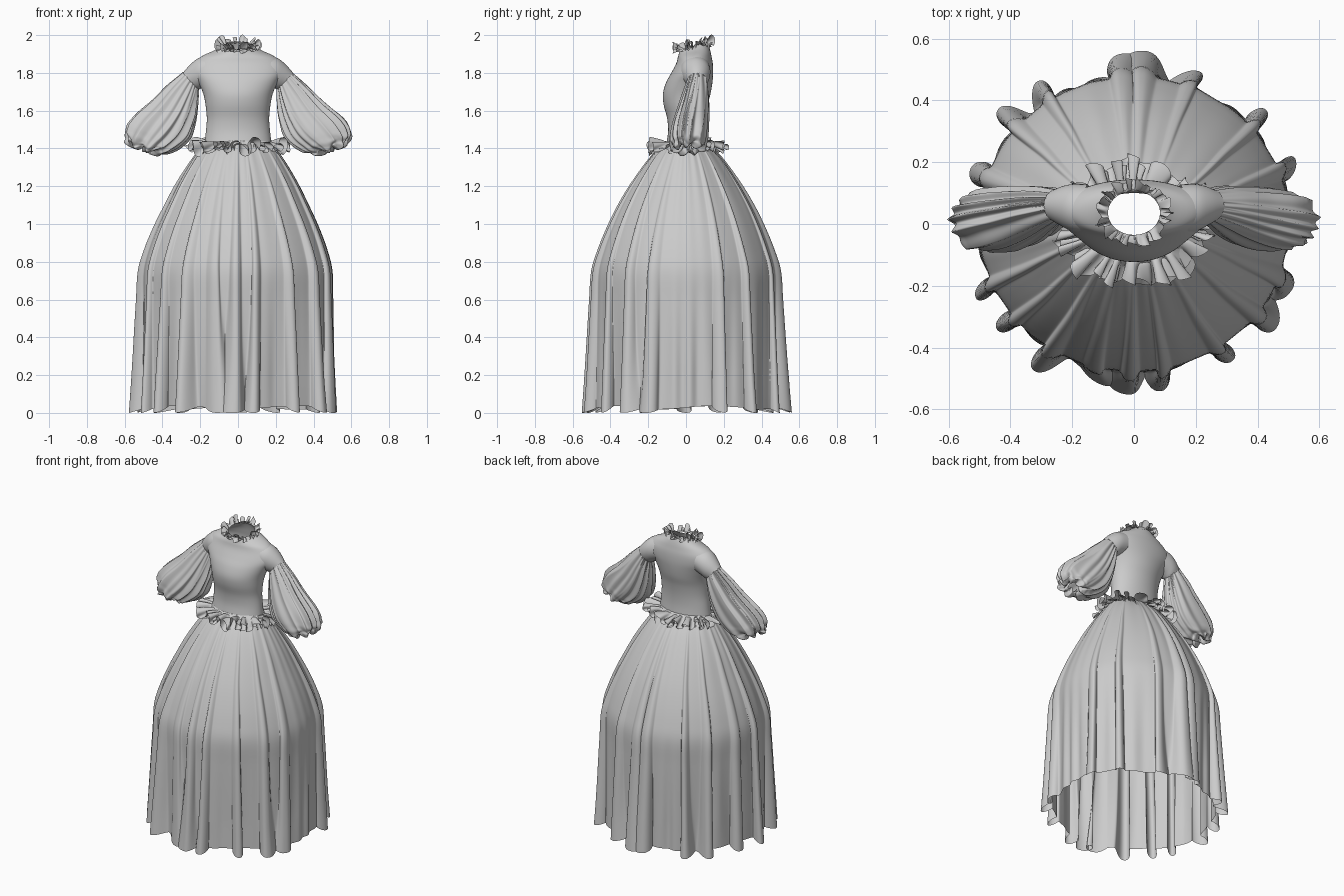
import bpy
from math import sin, cos, pi, exp, radians, tau

if "Cube" in bpy.data.objects:
    bpy.data.objects.remove(bpy.data.objects["Cube"])


def spline(rows, s):
    """Catmull-Rom sample of a table of rows, s in 0..1."""
    n = len(rows) - 1
    i = min(int(s * n), n - 1)
    t = s * n - i
    a, b, c, d = (rows[max(i - 1, 0)], rows[i], rows[i + 1], rows[min(i + 2, n)])
    return [0.5 * (2 * q + (r - p) * t + (2 * p - 5 * q + 4 * r - w) * t * t
                   + (3 * q - p - 3 * r + w) * t ** 3) for p, q, r, w in zip(a, b, c, d)]


def sheet(name, point, rows, cols):
    """Tube-like cloth: point(s, angle) on a closed grid."""
    verts = [point(j / rows, tau * i / cols) for j in range(rows + 1) for i in range(cols)]
    faces = [(j * cols + i, j * cols + (i + 1) % cols,
              (j + 1) * cols + (i + 1) % cols, (j + 1) * cols + i)
             for j in range(rows) for i in range(cols)]
    me = bpy.data.meshes.new(name)
    me.from_pydata(verts, [], faces)
    me.update()
    ob = bpy.data.objects.new(name, me)
    bpy.context.collection.objects.link(ob)
    for p in me.polygons:
        p.use_smooth = True
    return ob


# Bodice: z, half width, front y, back y
BODICE = [(1.42, .178, -.105, .105), (1.49, .170, -.095, .100), (1.56, .165, -.100, .103),
          (1.63, .172, -.118, .114), (1.69, .184, -.122, .130), (1.75, .210, -.105, .140),
          (1.80, .238, -.078, .144), (1.85, .232, -.052, .142), (1.89, .188, -.042, .134),
          (1.92, .118, -.038, .122), (1.94, .085, -.035, .108)]


def bodice(s, a):
    z, w, f, b = spline(BODICE, s)
    y = (f + b) / 2 + (b - f) / 2 * sin(a)
    tilt = max(0, z - 1.88) * 0.45 * sin(a)          # neckline is higher at the back
    return (w * cos(a), y, z + tilt)


sheet("bodice", bodice, 40, 72)

# Shoulder caps and puffed sleeves: outer x,z, inner x,z, y centre, y half depth
CAP = [(.16, 1.895, .14, 1.74, .048, .08), (.212, 1.877, .18, 1.725, .052, .077),
       (.255, 1.842, .20, 1.715, .057, .066), (.292, 1.80, .21, 1.71, .06, .052)]
SLEEVE = [(.287, 1.802, .206, 1.713, .06, .05), (.37, 1.73, .211, 1.63, .05, .070),
          (.46, 1.64, .226, 1.54, .035, .088), (.55, 1.56, .262, 1.45, .02, .100),
          (.590, 1.49, .335, 1.39, .012, .100), (.585, 1.435, .40, 1.370, .01, .088),
          (.548, 1.415, .45, 1.378, .01, .058), (.52, 1.445, .455, 1.405, .01, .035)]


def arm(table, side, pleat):
    def point(s, a):
        ox, oz, ix, iz, yc, yd = spline(table, s)
        k, push = 1.0, 0.0
        if pleat:
            w = sin(6 * a + 1.6 * sin(2 * a + side) + 1.8 * s * sin(a + 1))
            w2 = sin(14 * a + 2 * sin(3 * a + side) - 3 * s * side)
            k += .055 * (1 - 2 * abs(w) ** .8) + .06 * w2 * (1 - .75 * s)
            end = max(0, min(1, (s - .5) / .25))     # crumpled lumps near the cuff
            k += end * .08 * sin(4 * a + 2.2 * sin(14 * s + side)) * sin(19 * s + 2 * sin(3 * a))
            k -= end * .10 * exp(-((s - .68 - .04 * sin(3 * a + side)) / .025) ** 2)
            push = end * .012 * sin(7 * a + 11 * s)
        c, d = k * cos(a), k * sin(a)
        return (side * ((ox + ix) / 2 + (ox - ix) / 2 * c + push * .6), yc + yd * d,
                (oz + iz) / 2 + (oz - iz) / 2 * c - push)
    return point


for side, tag in ((-1, "right"), (1, "left")):
    sheet("shoulder_cap_" + tag, arm(CAP, side, False), 12, 40)
    sheet("puff_sleeve_" + tag, arm(SLEEVE, side, True), 64, 180)


# Gathered ruffles: irregular wavy ribbons around an oval
def ruffle(name, rx, ry, cy, z0, slope, width, rise, loops, amp):
    def point(s, a):
        ph = loops * a + 1.6 * sin(3 * a) + 1.3 * sin(7 * a + 1)
        o = s ** .7
        m = amp * (1 + .35 * sin(5 * a + 2))
        r = width * s * (1 + .2 * sin(4 * a + 1.7 * sin(9 * a))) + m * .5 * o * sin(ph + s)
        b = a + .9 * o / loops * sin(2 * ph + 1.2 * s)
        z = z0 + slope * sin(a) + rise * s + m * o * cos(ph + .9 * s) \
            + amp * .45 * s * sin(11 * a + 2 * sin(4 * a))
        return ((rx + r) * cos(b), cy + (ry + r) * sin(b), z)
    return sheet(name, point, 10, loops * 22)


ruffle("neck_ruffle", .084, .071, .036, 1.943, .018, .032, .010, 15, .020)
ruffle("neck_ruffle_lower", .085, .072, .036, 1.94, .018, .028, -.004, 13, .013)
ruffle("waist_ruffle", .172, .112, 0, 1.432, 0, .088, -.022, 21, .030)
ruffle("waist_ruffle_lower", .180, .122, 0, 1.420, 0, .060, -.026, 18, .020)

# Skirt: z, x radius, y radius, with deep irregular folds
SKIRT = [(1.44, .170, .108), (1.35, .237, .190), (1.23, .310, .272), (1.10, .375, .347),
         (.98, .430, .402), (.86, .474, .446), (.75, .500, .474), (.60, .502, .477),
         (.45, .503, .478), (.30, .503, .478), (.15, .503, .478), (0, .503, .479)]
FOLDS = [radians(d) for d in (95, 84, 70, 42, 20, -22, -37, -57, -80, -92, -104,
                              -121, -141, -156, -178, 161, 137, 124)]


def skirt(s, u):
    z, rx, ry = spline(SKIRT, s)
    low = max(0, min(1, (1.44 - z) / 1.44))
    r, a, g_all = 0, u, 0
    for i, f in enumerate(FOLDS):
        d = (u - f - .05 * (1 - low) * sin(i * 1.7) + pi) % tau - pi
        size = .95 + .22 * sin(i * 2.4)
        sig = (.072 - .036 * (1 - low)) * (.95 + .2 * sin(i * 1.3 + 1))
        if abs(d) < .35:
            g = exp(-abs(d / sig) ** 2.4)
            r += (.008 * min(1, low * 6) + .062 * low ** 1.6) * size * g
            a += d * .45 * g * low                    # rounded fold heads
            a += .55 * sig * g * sin(i * 2.1) * min(1, low * 2)   # folds lean sideways
            a -= .45 * low * d * exp(-((abs(d) - 1.7 * sig) / (.7 * sig)) ** 2)
            g_all = max(g_all, g)
    ripple = max(0, min(1, (.78 - z) / .6))
    r += .007 * ripple * sin(29 * u + 2.5 * sin(3 * u))
    r += .0015 * (1 - low) * sin(26 * u + 3 * sin(4 * u))
    lift = (.032 + .01 * sin(5 * u)) * (1 - .85 * g_all) * max(0, (low - .6) / .4)
    lift -= .004 * max(0, (low - .6) / .4)
    return ((rx + r) * cos(a), (ry + r) * sin(a), max(0, z + lift))


sheet("skirt", skirt, 48, 900)
